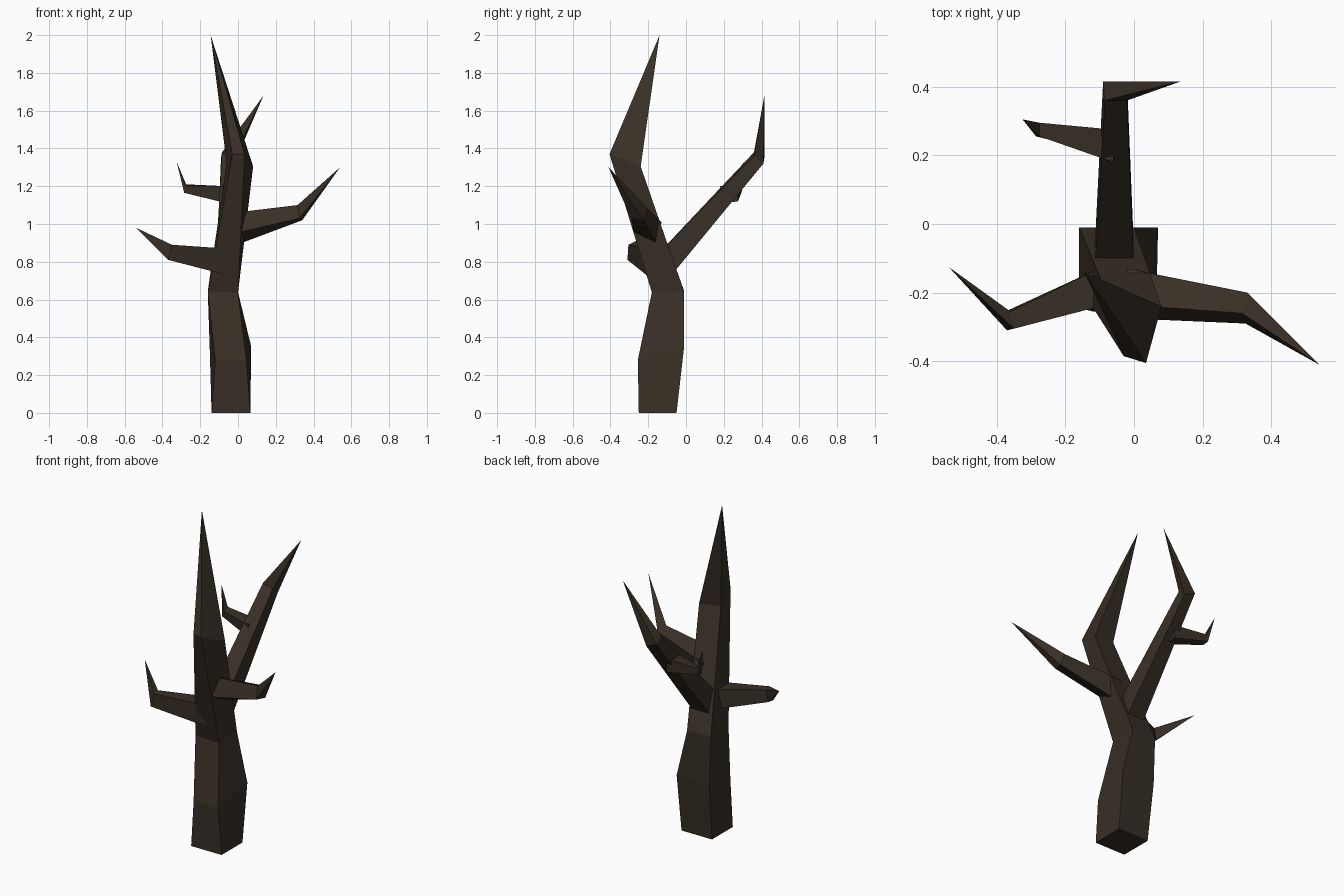
import bpy
import bmesh

cube = bpy.data.objects.get("Cube")
if cube:
    bpy.data.objects.remove(cube, do_unlink=True)

bark = bpy.data.materials.new("dark_brown_bark")
bark.use_nodes = True
colour = (0.040, 0.029, 0.019, 1)
bark.diffuse_color = colour
bark.node_tree.nodes["Principled BSDF"].inputs["Base Color"].default_value = colour


def limb(name, rings, tip):
    """Loft four-cornered rings into a limb that ends in a sharp point."""
    bm = bmesh.new()
    loops = [[bm.verts.new(p) for p in ring] for ring in rings]
    point = bm.verts.new(tip)
    bm.faces.new(loops[0])
    for low, high in zip(loops, loops[1:]):
        for i in range(4):
            j = (i + 1) % 4
            bm.faces.new((low[i], low[j], high[j], high[i]))
    for i in range(4):
        bm.faces.new((loops[-1][i], loops[-1][(i + 1) % 4], point))
    bmesh.ops.recalc_face_normals(bm, faces=bm.faces)
    mesh = bpy.data.meshes.new(name)
    bm.to_mesh(mesh)
    bm.free()
    mesh.materials.append(bark)
    bpy.context.collection.objects.link(bpy.data.objects.new(name, mesh))


# Trunk: square foot, crooked middle, leaning top and spike
limb("trunk", [
    [(-.14, -.25, 0), (.065, -.25, 0), (.065, -.05, 0), (-.14, -.05, 0)],
    [(-.12, -.255, .28), (.045, -.255, .28), (.07, -.01, .35), (-.15, -.01, .35)],
    [(-.16, -.18, .64), (0, -.18, .635), (0, -.01, .64), (-.16, -.01, .645)],
    [(-.03, -.385, .137 * 10), (.035, -.405, 1.37), (.08, -.24, 1.305), (-.06, -.25, 1.32)],
], (-.145, -.14, 2))

# Long branch rising to the back
limb("back_branch", [
    [(-.115, -.14, .85), (0, -.14, .85), (0, -.08, .725), (-.115, -.08, .725)],
    [(-.085, .36, 1.38), (-.02, .36, 1.36), (-.02, .41, 1.32), (-.09, .415, 1.35)],
], (.135, .415, 1.68))

# Side branches
limb("left_branch", [
    [(-.02, -.235, 1.06), (-.02, -.13, 1.01), (-.02, -.15, .885), (-.02, -.275, .95)],
    [(.315, -.26, 1.1), (.33, -.2, 1.08), (.34, -.225, 1.02), (.325, -.29, 1.03)],
], (.54, -.41, 1.3))

limb("right_branch", [
    [(-.06, -.23, .87), (-.06, -.11, .87), (-.06, -.11, .74), (-.06, -.21, .73)],
    [(-.35, -.305, .89), (-.36, -.255, .89), (-.375, -.255, .82), (-.37, -.31, .81)],
], (-.54, -.125, .98))

# Small twig on the back branch
limb("twig", [
    [(-.06, .18, 1.2), (-.06, .275, 1.2), (-.06, .275, 1.12), (-.06, .2, 1.11)],
    [(-.275, .255, 1.2), (-.275, .295, 1.21), (-.285, .295, 1.17), (-.285, .255, 1.165)],
], (-.325, .305, 1.33))
